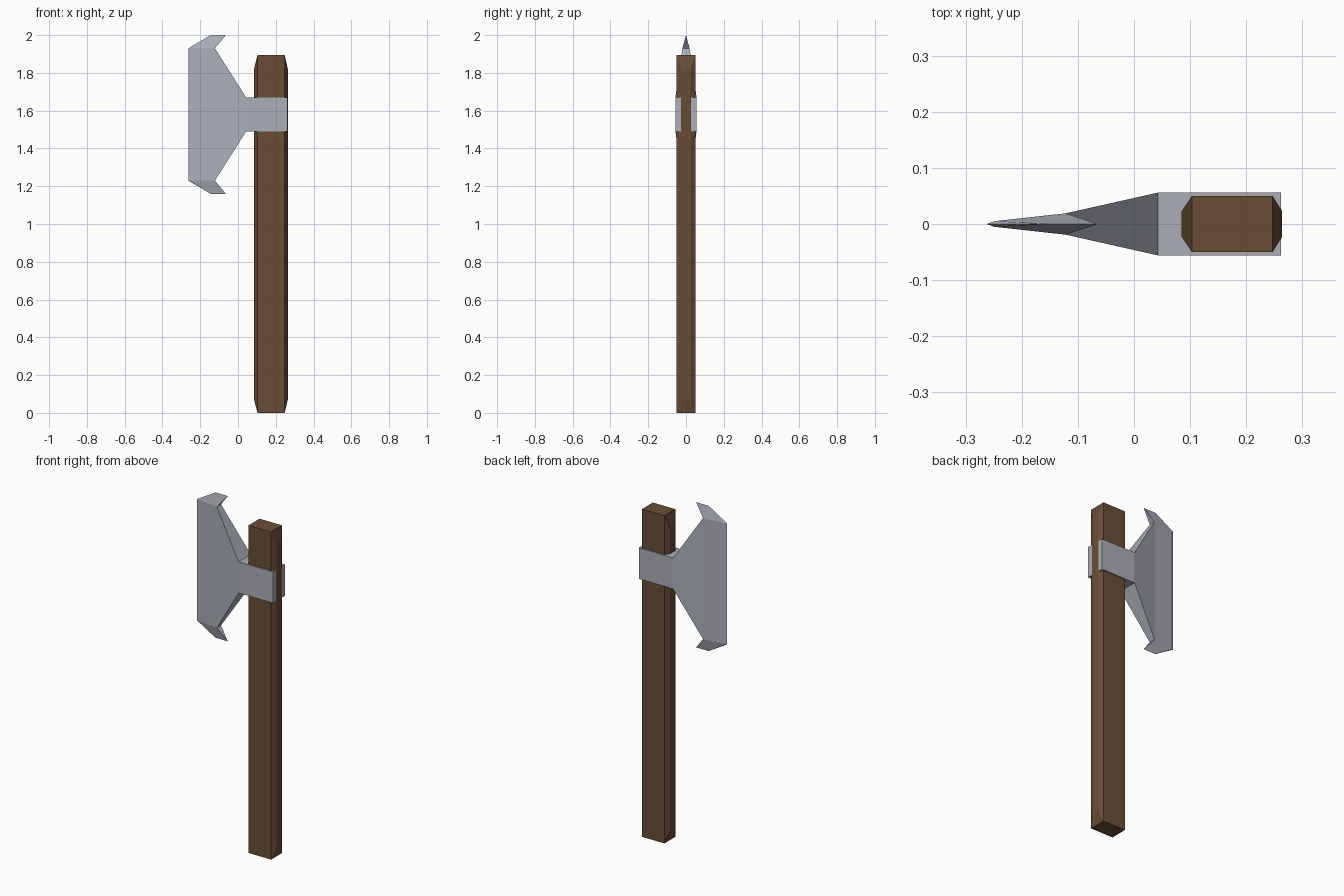
import bpy
import bmesh

default = bpy.data.objects.get("Cube")
if default:
    bpy.data.objects.remove(default, do_unlink=True)


def material(name, colour):
    mat = bpy.data.materials.new(name)
    mat.use_nodes = True
    mat.diffuse_color = (*colour, 1)
    bsdf = next(n for n in mat.node_tree.nodes if n.type == "BSDF_PRINCIPLED")
    bsdf.inputs["Base Color"].default_value = (*colour, 1)
    return mat


def loft(bm, sections, open_spans=0):
    """Join rectangles (x, half depth, low z, high z) along x.
    The first open_spans spans get no top or bottom face."""
    rings = []
    for x, d, low, high in sections:
        corners = ((-d, low), (d, low), (d, high), (-d, high))
        rings.append([bm.verts.new((x, y, z)) for y, z in corners])
    for span, (a, b) in enumerate(zip(rings, rings[1:])):
        for i in range(4):
            if span < open_spans and i in (0, 2):
                continue
            j = (i + 1) % 4
            bm.faces.new((a[i], a[j], b[j], b[i]))
    bm.faces.new(rings[0])
    bm.faces.new(rings[-1])
    return rings


def finish(bm, name, mat):
    bmesh.ops.remove_doubles(bm, verts=bm.verts, dist=0.0005)
    bmesh.ops.recalc_face_normals(bm, faces=bm.faces)
    mesh = bpy.data.meshes.new(name)
    bm.to_mesh(mesh)
    bm.free()
    mesh.materials.append(mat)
    obj = bpy.data.objects.new(name, mesh)
    bpy.context.collection.objects.link(obj)


wood = material("brown wood", (0.138, 0.076, 0.037))
steel = material("grey steel", (0.41, 0.43, 0.475))

# Handle: a post whose two narrow sides swell outwards
bm = bmesh.new()
loft(bm, [(0.085, 0.023, 0.07, 1.82), (0.103, 0.05, 0, 1.895),
          (0.247, 0.05, 0, 1.895), (0.264, 0.023, 0.07, 1.82)])
finish(bm, "handle", wood)

# Axe head: collar, cheeks and sharpened edge
MID = 1.58
bm = bmesh.new()
shape = [(-0.263, 0.0001, 0.35), (-0.249, 0.005, 0.35), (-0.122, 0.019, 0.35),
         (0.043, 0.056, 0.09), (0.262, 0.056, 0.09)]
rings = loft(bm, [(x, d, MID - h, MID + h) for x, d, h in shape], open_spans=2)

# Hooked horns at both ends of the edge, each rising to a ridge
for sign, pair in ((-1, (0, 1)), (1, (3, 2))):
    outer = bm.verts.new((-0.145, 0, MID + sign * 0.42))
    hook = bm.verts.new((-0.065, 0, MID + sign * 0.42))
    for side in pair:
        tip, bevel, heel = (ring[side] for ring in rings[:3])
        bm.faces.new((tip, bevel, outer))
        bm.faces.new((bevel, heel, hook, outer))
    bm.faces.new((rings[2][pair[0]], rings[2][pair[1]], hook))
finish(bm, "axe_head", steel)
